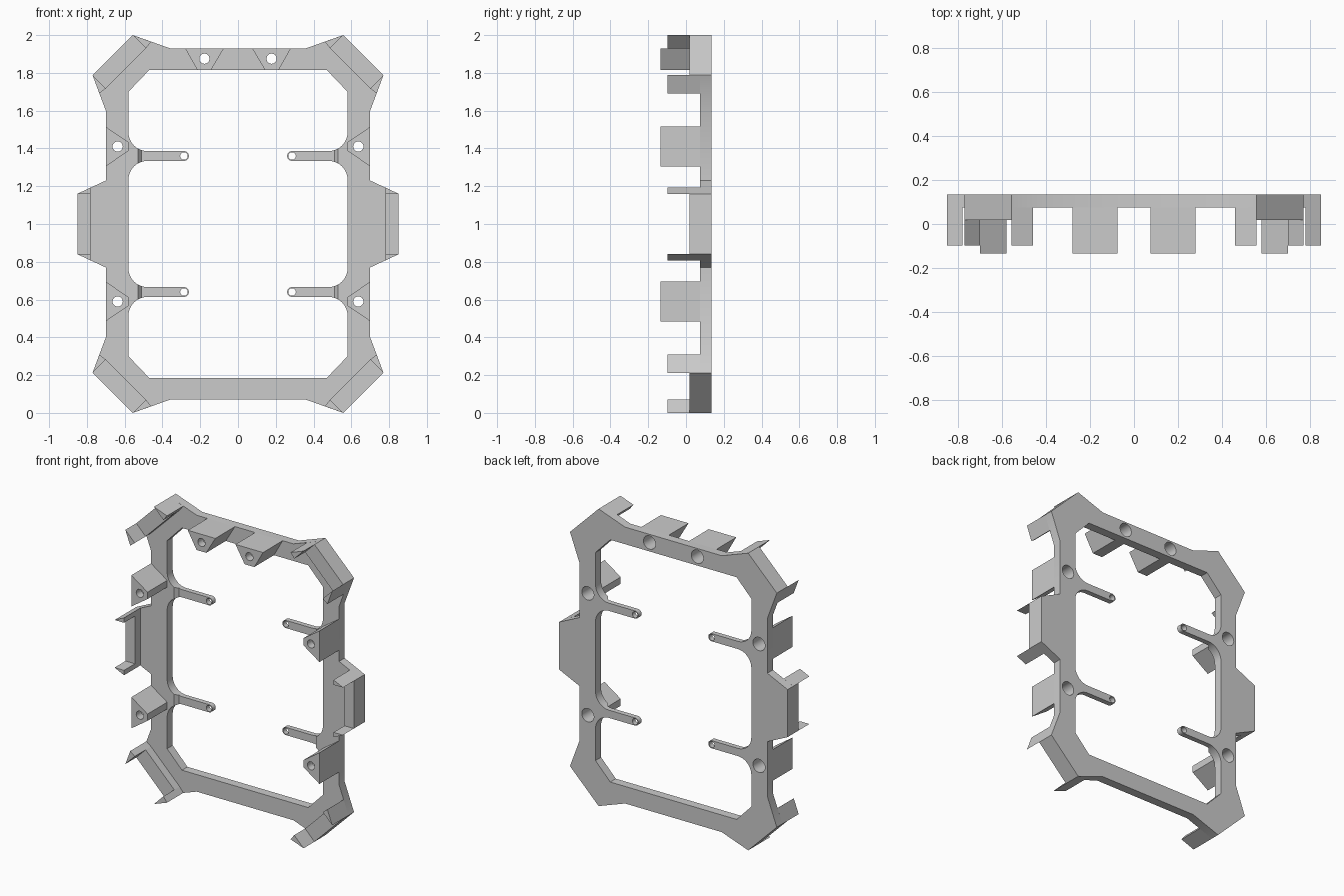
import bpy
import bmesh
from math import cos, sin, radians

cube = bpy.data.objects.get("Cube")
if cube:
    bpy.data.objects.remove(cube)

# Single matte grey
grey = bpy.data.materials.new("light grey")
grey.use_nodes = True
colour = (0.6, 0.6, 0.6, 1)
grey.diffuse_color = colour
grey.node_tree.nodes["Principled BSDF"].inputs["Base Color"].default_value = colour

MID = 1.0                      # height of the symmetry plane
BACK, FACE = 0.134, 0.075      # plate back and front
LIP, TAB, POST = 0.018, -0.098, -0.134


def prism(name, pts, a, b, upright=False):
    """Extrude an outline from a to b, along y or (upright) along z."""
    bm = bmesh.new()
    rows = []
    for w in (a, b):
        rows.append([bm.verts.new((u, v, w + MID) if upright else (u, w, v + MID))
                     for u, v in pts])
        bm.faces.new(rows[-1])
    n = len(pts)
    for i in range(n):
        j = (i + 1) % n
        bm.faces.new((rows[0][i], rows[0][j], rows[1][j], rows[1][i]))
    bmesh.ops.recalc_face_normals(bm, faces=bm.faces)
    mesh = bpy.data.meshes.new(name)
    bm.to_mesh(mesh)
    bm.free()
    mesh.materials.append(grey)
    obj = bpy.data.objects.new(name, mesh)
    bpy.context.collection.objects.link(obj)
    return obj


def arc(x, z, r, start, end, steps=12):
    angles = [radians(start + (end - start) * i / steps) for i in range(steps + 1)]
    return [(x + r * cos(t), z + r * sin(t)) for t in angles]


def four_way(q):
    """Complete an outline from its upper right quarter."""
    return (q + [(-x, z) for x, z in reversed(q)]
            + [(-x, -z) for x, z in q] + [(x, -z) for x, z in reversed(q)])


def cut(obj, cutter):
    cutter.hide_render = True
    mod = obj.modifiers.new("cut", "BOOLEAN")
    mod.operation, mod.solver, mod.object = "DIFFERENCE", "EXACT", cutter
    bpy.context.view_layer.objects.active = obj
    bpy.ops.object.modifier_apply(modifier=mod.name)


def cylinder(x, z, r, a, b):
    return prism("cutter", arc(x, z, r, 0, 345, 23), a, b)


# Frame plate with four slim arms reaching into the opening
outer = [(0.85, 0.16), (0.70, 0.23), (0.70, 0.60), (0.77, 0.788), (0.557, 1.0), (0.36, 0.93)]
opening = (arc(0.48, 0.234, 0.1, 0, 90) + arc(0.286, 0.36, 0.026, 270, 90)
           + arc(0.48, 0.486, 0.1, 270, 360) + [(0.58, 0.70), (0.47, 0.815)])
frame = prism("frame", four_way(outer), FACE, BACK)
cutters = [prism("cutter", four_way(opening), 0, 0.2)]
parts = [frame]

for s in (-1, 1):
    # Thin the arms with a sloped step
    step = [(0.2, 0), (0.53, 0), (0.53, FACE), (0.51, 0.1), (0.2, 0.1)]
    cutters.append(prism("cutter", [(s * x, y) for x, y in step], -0.6, 0.6, True))
    for t in (-1, 1):
        cutters.append(cylinder(s * 0.286, t * 0.36, 0.02, 0, 0.2))
for c in cutters:
    cut(frame, c)


def post(name, pts, x, z):
    """Tapered screw post, drilled through and counterbored from the back."""
    obj = prism(name, pts, POST, FACE)
    hole = cylinder(x, z, 0.027, -0.3, 0.3)
    bore = cylinder(x, z, 0.045, -0.08, 0.3)
    cut(obj, bore)
    cut(obj, hole)
    cut(frame, bore)
    cutters.extend((hole, bore))
    parts.append(obj)


for s, side in ((-1, "right"), (1, "left")):
    # Top post
    post(f"top_post_{side}", [(s * x, z) for x, z in
         ((0.28, 0.93), (0.075, 0.93), (0.143, 0.815), (0.215, 0.815))], s * 0.178, 0.875)

    # Side clip: lip with a triangular tab at each end
    parts.append(prism(f"side_lip_{side}", [(s * x, z) for x, z in
                 ((0.78, -0.16), (0.85, -0.16), (0.85, 0.16), (0.78, 0.16))], LIP, FACE))

    for t, level in ((-1, "lower"), (1, "upper")):
        def place(*pts):
            return [(s * x, t * z) for x, z in pts]
        tag = f"{level}_{side}"

        post(f"side_post_{tag}", place((0.70, 0.515), (0.70, 0.305), (0.58, 0.387), (0.58, 0.433)),
             s * 0.637, t * 0.41)
        parts.append(prism(f"side_tab_{tag}", place((0.85, 0.16), (0.78, 0.16), (0.78, 0.193)),
                           TAB, FACE))

        # Corner clip along the chamfer
        a, b, c, d = (0.77, 0.788), (0.557, 1.0), (0.487, 0.93), (0.70, 0.718)
        parts.append(prism(f"corner_lip_{tag}", place(a, b, c, d), LIP, FACE))
        parts.append(prism(f"corner_side_tab_{tag}", place(a, d, (0.734, 0.691)), TAB, FACE))
        parts.append(prism(f"corner_end_tab_{tag}", place(b, c, (0.46, 0.965)), TAB, FACE))

for c in cutters:
    bpy.data.objects.remove(c)

# Smooth the curved walls, keep all other edges crisp
bpy.ops.object.select_all(action="DESELECT")
for p in parts:
    p.select_set(True)
bpy.context.view_layer.objects.active = frame
bpy.ops.object.shade_smooth_by_angle(angle=radians(30))
